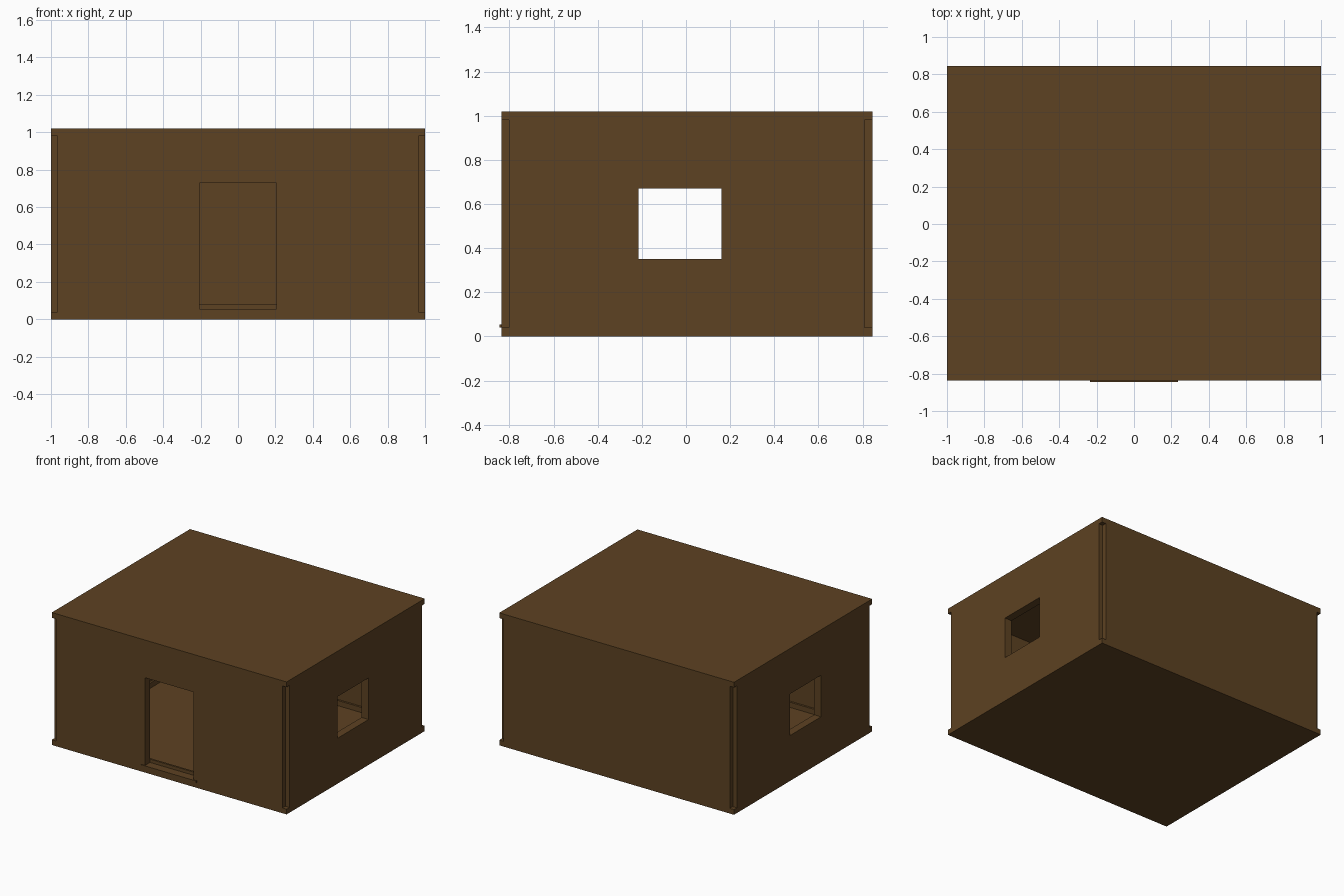
import bpy, bmesh
from mathutils import Vector

cube = bpy.data.objects.get("Cube")
if cube:
    bpy.data.objects.remove(cube, do_unlink=True)

brown = bpy.data.materials.new("dark brown")
brown.use_nodes = True
brown.diffuse_color = (0.11, 0.054, 0.016, 1)
brown.node_tree.nodes["Principled BSDF"].inputs["Base Color"].default_value = brown.diffuse_color

# Overall dimensions
X, FRONT, BACK = 1.0, -0.837, 0.844
FLOOR, CEILING, TOP = 0.04, 0.98, 1.02
NOTCH, THICK = 0.035, 0.06


def finish(bm, name):
    bmesh.ops.recalc_face_normals(bm, faces=bm.faces)
    mesh = bpy.data.meshes.new(name)
    bm.to_mesh(mesh)
    bm.free()
    mesh.materials.append(brown)
    obj = bpy.data.objects.new(name, mesh)
    bpy.context.collection.objects.link(obj)
    return obj


def box(name, lo, hi):
    bm = bmesh.new()
    bmesh.ops.create_cube(bm, size=1)
    lo, hi = Vector(lo), Vector(hi)
    for v in bm.verts:
        v.co = (lo + hi) / 2 + v.co * (hi - lo)
    return finish(bm, name)


def wall(name, place, us, zs, inward, opening=None):
    """Flat panel of cells, leaving out the opening cell, thickened inward."""
    bm = bmesh.new()
    grid = [[bm.verts.new(place(u, z)) for z in zs] for u in us]
    for i in range(len(us) - 1):
        for j in range(len(zs) - 1):
            if (i, j) != opening:
                bm.faces.new((grid[i][j], grid[i + 1][j],
                              grid[i + 1][j + 1], grid[i][j + 1]))
    out = bmesh.ops.extrude_face_region(bm, geom=bm.faces[:], use_keep_orig=True)
    moved = [g for g in out["geom"] if isinstance(g, bmesh.types.BMVert)]
    bmesh.ops.translate(bm, verts=moved, vec=Vector(inward) * THICK)
    return finish(bm, name)


# Floor and roof slabs
box("floor_slab", (-X, FRONT, 0), (X, BACK, FLOOR))
box("roof_slab", (-X, FRONT, CEILING), (X, BACK, TOP))

# Front wall with doorway, plain back wall
end = X - NOTCH
wall("front_wall", lambda u, z: (u, FRONT, z), (-end, -0.205, 0.205, end),
     (FLOOR, 0.73, CEILING), (0, 1, 0), (1, 0))
wall("back_wall", lambda u, z: (u, BACK, z), (-end, end),
     (FLOOR, CEILING), (0, -1, 0))

# Side walls, each with a window opening
for side, label in ((1, "left"), (-1, "right")):
    wall(label + "_wall", lambda u, z: (side * X, u, z),
         (FRONT + NOTCH, -0.215, 0.16, BACK - NOTCH),
         (FLOOR, 0.35, 0.67, CEILING), (-side, 0, 0), (1, 1))

# Door sill, projecting slightly past the front wall
box("door_sill", (-0.235, FRONT - 0.007, FLOOR), (0.235, FRONT + THICK, 0.055))

# Skirting around the foot of the room
xi, yf, yb = X - THICK, FRONT + THICK, BACK - THICK
SKIRT, DEEP = 0.08, 0.015
box("front_skirting", (-xi, yf, FLOOR), (xi, yf + DEEP, SKIRT))
box("back_skirting", (-xi, yb - DEEP, FLOOR), (xi, yb, SKIRT))
box("left_skirting", (xi - DEEP, yf + DEEP, FLOOR), (xi, yb - DEEP, SKIRT))
box("right_skirting", (-xi, yf + DEEP, FLOOR), (-xi + DEEP, yb - DEEP, SKIRT))
